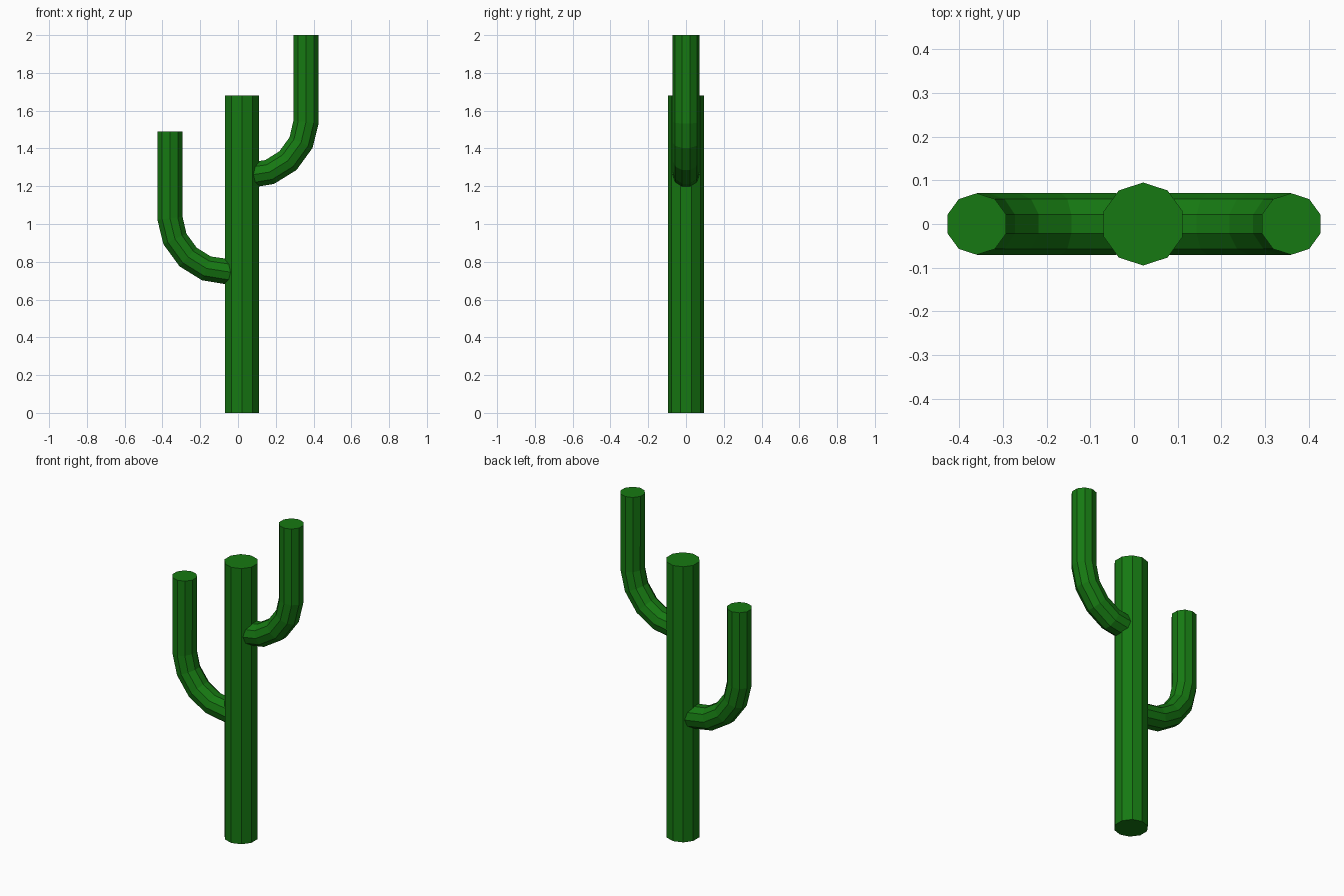
import bpy, bmesh
from math import sin, cos, pi
from mathutils import Vector

if "Cube" in bpy.data.objects:
    bpy.data.objects.remove(bpy.data.objects["Cube"])

SIDES = 10

green = bpy.data.materials.new("cactus_green")
green.diffuse_color = (0.008, 0.19, 0.006, 1)
green.use_nodes = True
green.node_tree.nodes["Principled BSDF"].inputs["Base Color"].default_value = green.diffuse_color


def tube(name, path, radius):
    """Sweep a ten-sided ring along a path in the XZ plane, capped at both ends."""
    pts = [Vector((x, 0, z)) for x, z in path]
    side = Vector((0, 1, 0))
    bm = bmesh.new()
    rings = []
    for i, p in enumerate(pts):
        before = (p - pts[i - 1]).normalized() if i > 0 else Vector()
        after = (pts[i + 1] - p).normalized() if i < len(pts) - 1 else Vector()
        across = side.cross((before + after).normalized())
        ring = []
        for k in range(SIDES):
            a = 2 * pi * k / SIDES
            ring.append(bm.verts.new(p + radius * (cos(a) * side + sin(a) * across)))
        rings.append(ring)
    for r0, r1 in zip(rings, rings[1:]):
        for k in range(SIDES):
            n = (k + 1) % SIDES
            bm.faces.new((r0[k], r0[n], r1[n], r1[k]))
    bm.faces.new(rings[0])
    bm.faces.new(rings[-1])
    bmesh.ops.recalc_face_normals(bm, faces=bm.faces)
    mesh = bpy.data.meshes.new(name)
    bm.to_mesh(mesh)
    bm.free()
    mesh.materials.append(green)
    obj = bpy.data.objects.new(name, mesh)
    bpy.context.collection.objects.link(obj)
    return obj


# Trunk
tube("trunk", [(0.021, 0), (0.021, 1.68)], 0.095)

# Arms: one bent profile, measured down from its tip, mirrored to the left
arm = [(0.36, 0), (0.36, -0.46), (0.334, -0.569), (0.264, -0.665),
       (0.167, -0.725), (0.04, -0.745)]
for name, sign, top in (("right_arm", 1, 2.0), ("left_arm", -1, 1.49)):
    tube(name, [(sign * x, top + z) for x, z in arm], 0.0705)
